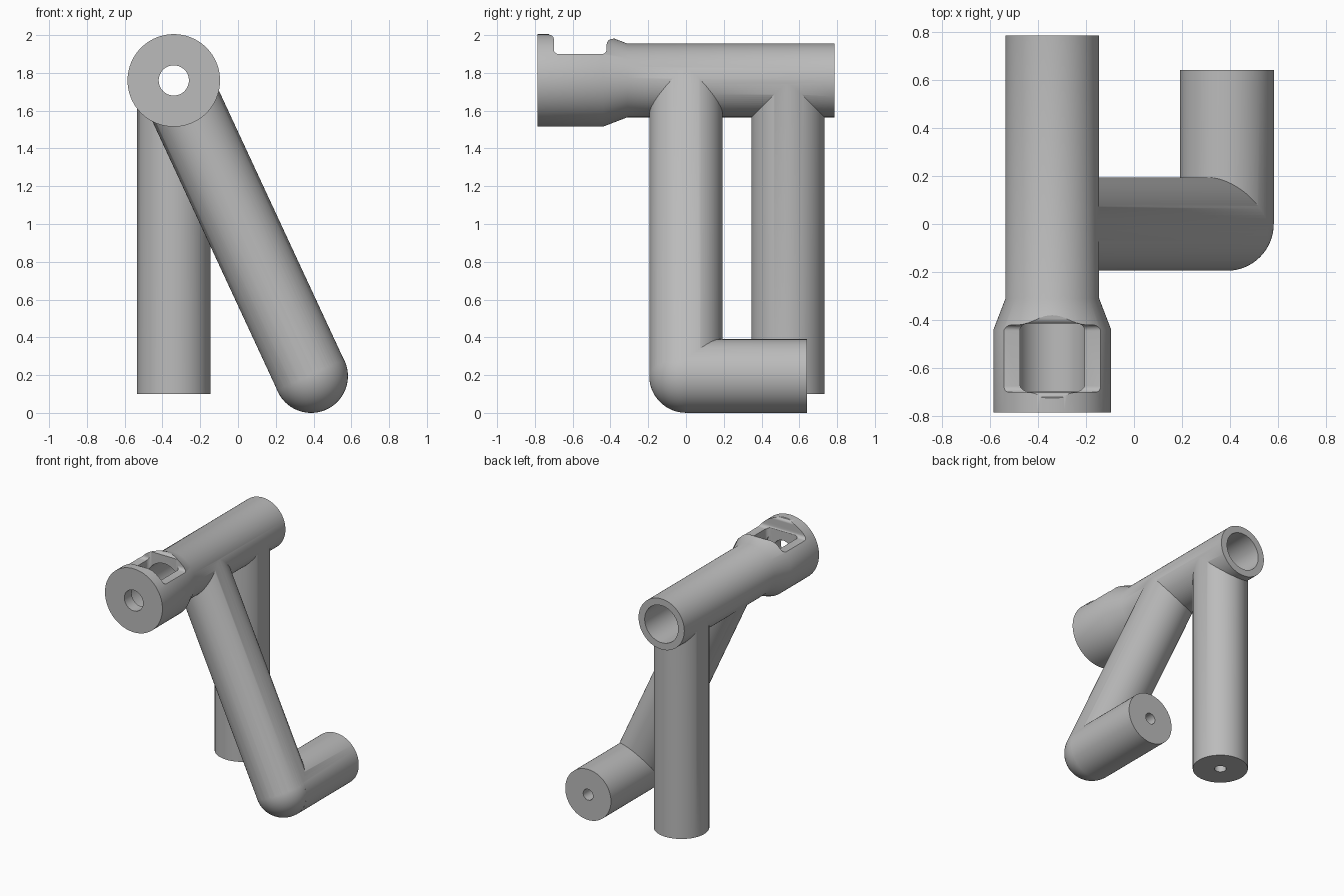
import bpy, bmesh, math
from mathutils import Vector

cube = bpy.data.objects.get("Cube")
if cube:
    bpy.data.objects.remove(cube, do_unlink=True)

grey = bpy.data.materials.new("mid grey")
grey.use_nodes = True
GREY = (0.5, 0.5, 0.5, 1)
grey.diffuse_color = GREY
grey.node_tree.nodes["Principled BSDF"].inputs["Base Color"].default_value = GREY

AXIS_X, AXIS_Z, R, BORE = -0.34, 1.76, 0.195, 0.143
KNEE = Vector((0.387, 0, R))


def make(name, bm):
    bmesh.ops.recalc_face_normals(bm, faces=bm.faces)
    mesh = bpy.data.meshes.new(name)
    bm.to_mesh(mesh)
    bm.free()
    mesh.materials.append(grey)
    obj = bpy.data.objects.new(name, mesh)
    bpy.context.collection.objects.link(obj)
    return obj


def lathe(name, start, end, profile, sides=96):
    """Closed solid of revolution; profile is (distance from start, radius)."""
    start, end = Vector(start), Vector(end)
    turn = (end - start).to_track_quat('Z', 'Y')
    bm = bmesh.new()
    rings = []
    for d, r in profile:
        rings.append([bm.verts.new(start + turn @ Vector(
            (r * math.cos(a), r * math.sin(a), d)))
            for a in (math.tau * i / sides for i in range(sides))])
    for low, high in zip(rings, rings[1:]):
        for i in range(sides):
            j = (i + 1) % sides
            bm.faces.new((low[i], low[j], high[j], high[i]))
    bm.faces.new(rings[0])
    bm.faces.new(rings[-1])
    return make(name, bm)


def rod(name, start, end, r, sides=96):
    length = (Vector(end) - Vector(start)).length
    return lathe(name, start, end, [(0, r), (length, r)], sides)


def prism(name, outline, offset):
    bm = bmesh.new()
    face = bm.faces.new([bm.verts.new(p) for p in outline])
    out = bmesh.ops.extrude_face_region(bm, geom=[face])
    moved = [v for v in out["geom"] if isinstance(v, bmesh.types.BMVert)]
    bmesh.ops.translate(bm, verts=moved, vec=offset)
    return make(name, bm)


def arc(cx, cy, r, a0, a1, n=6):
    angles = [math.radians(a0 + (a1 - a0) * i / n) for i in range(n + 1)]
    return [(cx + r * math.cos(a), cy + r * math.sin(a)) for a in angles]


def combine(target, tool, operation):
    mod = target.modifiers.new(operation.lower(), 'BOOLEAN')
    mod.operation, mod.solver, mod.object = operation, 'EXACT', tool
    bpy.context.view_layer.objects.active = target
    bpy.ops.object.modifier_apply(modifier=mod.name)
    bpy.data.objects.remove(tool, do_unlink=True)


def on_axis(y):
    return (AXIS_X, y, AXIS_Z)


# Barrel with a wider head at the front
frame = lathe("tube_frame", on_axis(-0.785), on_axis(0.785),
              [(0, 0.245), (0.345, 0.245), (0.475, R), (1.57, R)])

# Rear post, slanted leg, rounded knee and foot
bm = bmesh.new()
bmesh.ops.create_uvsphere(bm, u_segments=64, v_segments=32, radius=R - 0.0005)
bmesh.ops.translate(bm, verts=bm.verts, vec=KNEE)
solids = [
    rod("rear_post", (AXIS_X, 0.54, 0.1), (AXIS_X, 0.54, AXIS_Z), R - 0.001),
    rod("slanted_leg", on_axis(0), KNEE, R - 0.001),
    make("knee", bm),
    rod("foot", KNEE, KNEE + Vector((0, 0.64, 0)), R),
]
for solid in solids:
    combine(frame, solid, 'UNION')

# Broad notch across the top of the head, with rounded edges
notch = [(-0.73, 2.1), (-0.73, 2.01)]
notch += arc(-0.72, 1.98, 0.02, 90, 0)
notch += arc(-0.675, 1.925, 0.025, 180, 270)
notch += arc(-0.445, 1.925, 0.025, 270, 360)
notch += arc(-0.39, 1.95, 0.03, 180, 90)
notch += [(-0.36, 1.985), (-0.36, 2.1)]

# Rounded opening from the notch into the bore
opening = []
for cx, cy, a in ((-0.235, -0.445, 0), (-0.445, -0.445, 90),
                  (-0.445, -0.665, 180), (-0.235, -0.665, 270)):
    opening += arc(cx, cy, 0.03, a, a + 90)

cutters = [
    rod("bore", on_axis(-0.695), on_axis(0.9), BORE),
    rod("front_hole", on_axis(-0.9), on_axis(-0.6), 0.08, 48),
    prism("notch", [(AXIS_X - 0.3, y, z) for y, z in notch], (0.6, 0, 0)),
    prism("opening", [(x, y, AXIS_Z) for x, y in opening], (0, 0, 0.3)),
    rod("post_screw_hole", (AXIS_X, 0.54, 0), (AXIS_X, 0.54, 0.4), 0.042, 24),
    rod("foot_screw_hole", KNEE + Vector((0, 0.34, 0)),
        KNEE + Vector((0, 0.8, 0)), 0.042, 24),
]
for cutter in cutters:
    cutter.hide_render = True
    combine(frame, cutter, 'DIFFERENCE')

bpy.ops.object.select_all(action='DESELECT')
frame.select_set(True)
bpy.context.view_layer.objects.active = frame
bpy.ops.object.shade_smooth_by_angle(angle=math.radians(30))
